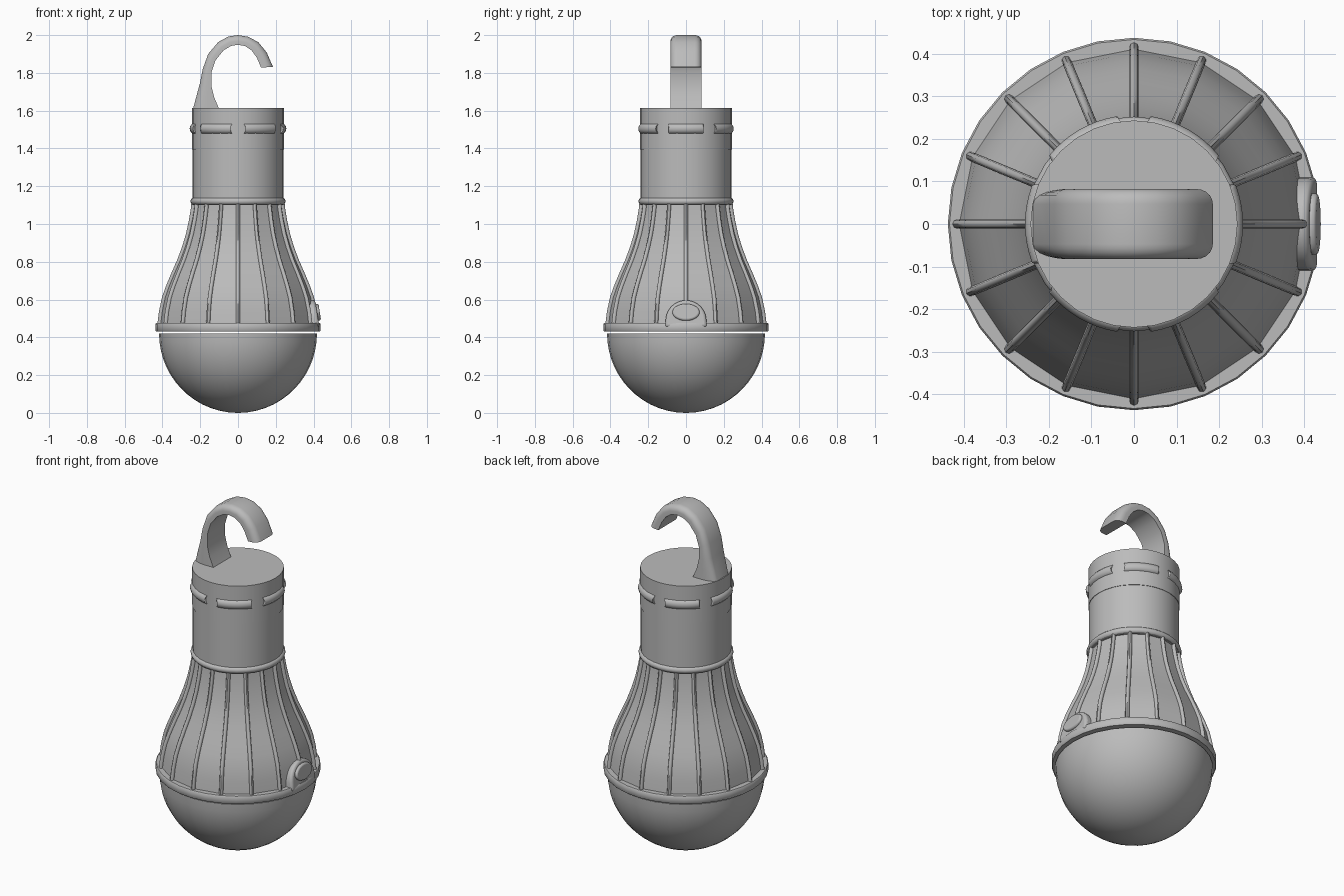
import bpy, bmesh
from math import pi, sin, cos, radians
from mathutils import Matrix, Vector

cube = bpy.data.objects.get("Cube")
if cube:
    bpy.data.objects.remove(cube, do_unlink=True)

GREY = (0.5, 0.5, 0.5, 1)
grey = bpy.data.materials.new("plain_grey")
grey.use_nodes = True
grey.diffuse_color = GREY
grey.node_tree.nodes["Principled BSDF"].inputs["Base Color"].default_value = GREY


def finish(name, bm, angle=40):
    bmesh.ops.recalc_face_normals(bm, faces=bm.faces)
    mesh = bpy.data.meshes.new(name)
    bm.to_mesh(mesh)
    bm.free()
    mesh.materials.append(grey)
    obj = bpy.data.objects.new(name, mesh)
    bpy.context.collection.objects.link(obj)
    bpy.ops.object.select_all(action="DESELECT")
    obj.select_set(True)
    bpy.context.view_layer.objects.active = obj
    bpy.ops.object.shade_smooth_by_angle(angle=radians(angle))
    return obj


def loft(bm, rings, closed=False):
    """Skin a list of closed point rings; cap the ends unless closed."""
    rows = [[bm.verts.new(p) for p in ring] for ring in rings]
    n = len(rows[0])
    pairs = list(zip(rows, rows[1:])) + ([(rows[-1], rows[0])] if closed else [])
    for a, b in pairs:
        for i in range(n):
            j = (i + 1) % n
            bm.faces.new((a[i], a[j], b[j], b[i]))
    if not closed:
        bm.faces.new(rows[0])
        bm.faces.new(rows[-1])


def lathe(name, profile, sides=32, angle=40, closed=False):
    bm = bmesh.new()
    turn = [2 * pi * i / sides for i in range(sides)]
    loft(bm, [[(r * cos(a), r * sin(a), z) for a in turn] for r, z in profile], closed)
    return finish(name, bm, angle)


def ring_profile(radius, z, half_w, half_h, n=12):
    return [(radius + half_w * cos(2 * pi * i / n), z + half_h * sin(2 * pi * i / n))
            for i in range(n)]


# Diffuser dome and rim
lathe("diffuser_dome", [(0.418 * sin(t), 0.42 - 0.42 * cos(t))
                        for t in [0.02 + (pi / 2 - 0.02) * i / 14 for i in range(15)]])
lathe("rim", [(0.40, 0.43), (0.433, 0.43), (0.437, 0.435), (0.437, 0.47), (0.433, 0.475), (0.38, 0.475)])

# Flared body: one flat panel between each pair of ribs
BODY = [(0.412, 0.46), (0.402, 0.54), (0.387, 0.61), (0.366, 0.67), (0.337, 0.74),
        (0.306, 0.81), (0.28, 0.88), (0.259, 0.95), (0.244, 1.02), (0.234, 1.08), (0.23, 1.12)]
lathe("flared_body", BODY, sides=16, angle=20)

# Ribs run along the body corners
bm = bmesh.new()
for k in range(16):
    spin = Matrix.Rotation(2 * pi * k / 16, 3, "Z")
    loft(bm, [[spin @ Vector((r + 0.003 + 0.013 * cos(a), 0.011 * sin(a), z))
               for a in [2 * pi * i / 8 for i in range(8)]] for r, z in BODY])
finish("body_ribs", bm, 50)

# Neck, collar and cap
lathe("collar_ring", ring_profile(0.233, 1.12, 0.019, 0.019), closed=True)
lathe("neck", [(0.24, 1.1), (0.24, 1.4)])
lathe("cap", [(0.243, 1.395), (0.243, 1.615)])

# Grip ring on the cap, cut by six round gaps
grip = lathe("grip_ring", ring_profile(0.232, 1.505, 0.024, 0.028), sides=72, closed=True)
bm = bmesh.new()
for k in range(6):
    a = radians(30 + 60 * k)
    place = Matrix.Rotation(a, 4, "Z") @ Matrix.Translation((0.25, 0, 1.505)) @ Matrix.Rotation(pi / 2, 4, "Y")
    bmesh.ops.create_cone(bm, cap_ends=True, segments=20, radius1=0.04, radius2=0.04,
                          depth=0.15, matrix=place)
cutter = finish("gap_cutter", bm)
cutter.hide_render = True
cutter.hide_set(True)
cut = grip.modifiers.new("gaps", "BOOLEAN")
cut.operation = "DIFFERENCE"
cut.object = cutter


# Switch housing (arch) and oval button on the left side
def plate(name, outline, x0, x1, tilt, pivot, bevel):
    bm = bmesh.new()
    loft(bm, [[(x, y, z) for y, z in outline] for x in (x0, x1)])
    turn = Matrix.Rotation(-tilt, 3, "Y")
    bmesh.ops.rotate(bm, verts=bm.verts, cent=pivot, matrix=turn)
    obj = finish(name, bm, 40)
    mod = obj.modifiers.new("soft_edge", "BEVEL")
    mod.width = bevel
    mod.segments = 3
    mod.limit_method = "ANGLE"
    mod.angle_limit = radians(50)


arch = [(0.108 * cos(pi * i / 20), 0.49 + 0.11 * sin(pi * i / 20)) for i in range(21)]
plate("switch_housing", [(0.112, 0.455)] + arch + [(-0.112, 0.455)],
      0.36, 0.428, radians(9), (0.428, 0, 0.475), 0.014)
oval = [(0.072 * cos(2 * pi * i / 28), 0.535 + 0.045 * sin(2 * pi * i / 28)) for i in range(28)]
plate("switch_button", oval, 0.39, 0.439, radians(9), (0.439, 0, 0.495), 0.009)

# Hook: paired outer and inner curve points, rounded on the outer side only
OUTER = [(-0.238, 1.61), (-0.222, 1.67), (-0.203, 1.74), (-0.187, 1.82), (-0.158, 1.9),
         (-0.105, 1.963), (-0.05, 1.993), (0, 2.0), (0.055, 1.991), (0.108, 1.962), (0.152, 1.908), (0.185, 1.832)]
INNER = [(-0.1, 1.61), (-0.126, 1.67), (-0.141, 1.73), (-0.141, 1.8), (-0.12, 1.865),
         (-0.078, 1.918), (-0.036, 1.943), (0, 1.949), (0.038, 1.942), (0.072, 1.919), (0.1, 1.88), (0.122, 1.828)]
HALF = 0.082
section = [(-HALF, 0), (HALF, 0)]  # (across, depth from the inner side)
for side in (1, -1):
    arc = [(side * (HALF - 0.035 * (1 - cos(t))), 0.4 + 0.6 * sin(t))
           for t in [pi / 2 * i / 5 for i in range(6)]]
    section += arc if side > 0 else arc[::-1]
bm = bmesh.new()
rings = []
for o, i in zip(OUTER, INNER):
    inner, outer = Vector((i[0], 0, i[1])), Vector((o[0], 0, o[1]))
    rings.append([inner.lerp(outer, d) + Vector((0, y, 0)) for y, d in section])
loft(bm, rings)
finish("hook", bm, 40)
